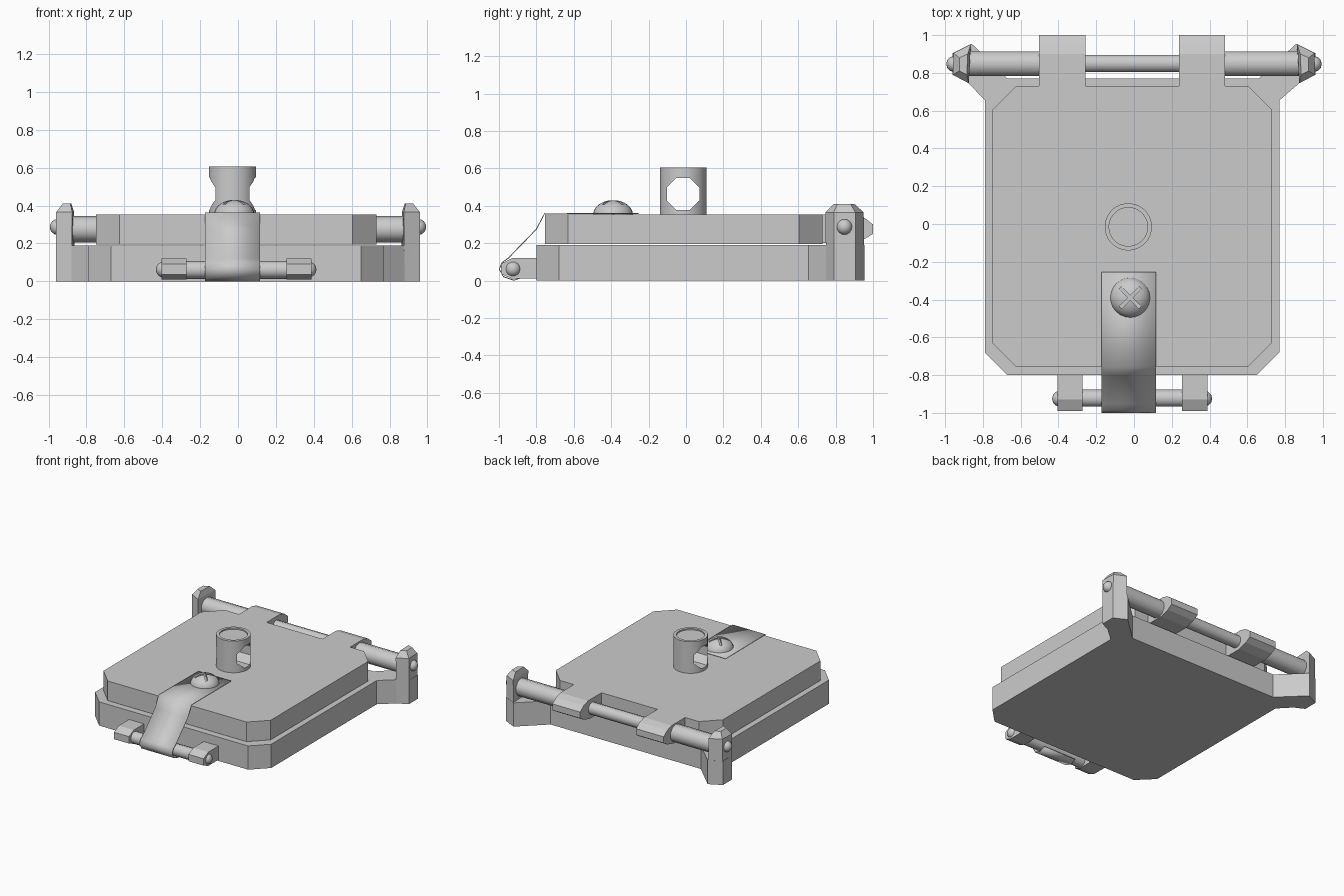
import bpy, bmesh, math
from mathutils import Matrix, Vector

if "Cube" in bpy.data.objects:
    bpy.data.objects.remove(bpy.data.objects["Cube"])


def finish(name, bm, smooth=False):
    bmesh.ops.recalc_face_normals(bm, faces=bm.faces)
    me = bpy.data.meshes.new(name)
    bm.to_mesh(me)
    bm.free()
    ob = bpy.data.objects.new(name, me)
    bpy.context.collection.objects.link(ob)
    if smooth:
        bpy.ops.object.select_all(action='DESELECT')
        ob.select_set(True)
        bpy.context.view_layer.objects.active = ob
        bpy.ops.object.shade_smooth_by_angle(angle=math.radians(40))
    return ob


def prism(name, pts, axis, a, b):
    """Extrude a closed profile: (x, y) along z, or (y, z) along x."""
    bm = bmesh.new()
    place = (lambda p, t: (p[0], p[1], t)) if axis == 'z' else (lambda p, t: (t, p[0], p[1]))
    face = bm.faces.new([bm.verts.new(place(p, a)) for p in pts])
    ext = bmesh.ops.extrude_face_region(bm, geom=[face])
    verts = [v for v in ext['geom'] if isinstance(v, bmesh.types.BMVert)]
    step = (0, 0, b - a) if axis == 'z' else (b - a, 0, 0)
    bmesh.ops.translate(bm, verts=verts, vec=step)
    return finish(name, bm)


def cylinder(name, center, r, length, sides, axis='x', smooth=True):
    bm = bmesh.new()
    rot = Matrix.Rotation(math.pi / 2, 4, 'Y') if axis == 'x' else Matrix()
    spin = Matrix.Rotation(math.pi / sides, 4, 'Z')
    bmesh.ops.create_cone(bm, cap_ends=True, segments=sides, radius1=r, radius2=r,
                          depth=length, matrix=Matrix.Translation(center) @ rot @ spin)
    return finish(name, bm, smooth)


def ball(name, center, r):
    bm = bmesh.new()
    bmesh.ops.create_uvsphere(bm, u_segments=12, v_segments=8, radius=r,
                              matrix=Matrix.Translation(center))
    return finish(name, bm, True)


def cut(ob, cutter):
    m = ob.modifiers.new('cut', 'BOOLEAN')
    m.operation, m.object, m.solver = 'DIFFERENCE', cutter, 'EXACT'
    cutter.hide_render = True
    cutter.hide_viewport = True


# base tray with chamfered front corners and diagonal rear arms
base = [(-0.67, -0.80), (0.65, -0.80), (0.77, -0.68), (0.77, 0.655), (0.88, 0.75),
        (0.96, 0.79), (0.96, 0.905), (0.86, 0.955), (0.66, 0.77),
        (-0.67, 0.77), (-0.86, 0.955), (-0.96, 0.905), (-0.96, 0.79), (-0.88, 0.75),
        (-0.79, 0.655), (-0.79, -0.68)]
prism('base', base, 'z', 0, 0.19)

# hatch lid
lid = [(-0.625, -0.755), (0.605, -0.755), (0.73, -0.63), (0.73, 0.605), (0.605, 0.73),
       (-0.625, 0.73), (-0.75, 0.605), (-0.75, -0.63)]
prism('lid', lid, 'z', 0.195, 0.352)

# rear hinge posts with narrowed tops, outer pins and thick pivot sleeves
for s, side in ((-1, 'left'), (1, 'right')):
    rings = [(0.0, [(0.88, 0.75), (0.96, 0.79), (0.96, 0.905), (0.86, 0.955)]),
             (0.365, [(0.875, 0.745), (0.96, 0.79), (0.955, 0.905), (0.865, 0.95)]),
             (0.41, [(0.885, 0.79), (0.925, 0.81), (0.925, 0.88), (0.88, 0.90)])]
    bm = bmesh.new()
    loops = [[bm.verts.new((s * x, y, z)) for x, y in pts] for z, pts in rings]
    for lo, hi in zip(loops, loops[1:]):
        for i in range(4):
            j = (i + 1) % 4
            bm.faces.new((lo[i], lo[j], hi[j], hi[i]))
    bm.faces.new(loops[0])
    bm.faces.new(loops[-1])
    finish(side + '_hinge_post', bm)
    ball(side + '_hinge_pin', (s * 0.952, 0.847, 0.287), 0.042)
    inner = -0.49 if s < 0 else 0.47
    cylinder(side + '_hinge_sleeve', ((s * 0.89 + inner) / 2, 0.848, 0.275), 0.069,
             abs(s * 0.89 - inner), 10)
cylinder('hinge_rod', (-0.01, 0.85, 0.275), 0.048, 1.0, 10)

# two lid straps rounded over the hinge rod
strap = [(0.70, 0.352), (0.90, 0.352), (0.955, 0.335), (1.0, 0.30), (1.0, 0.25),
         (0.955, 0.222), (0.88, 0.20), (0.70, 0.20)]
for x, side in ((-0.503, 'left'), (0.237, 'right')):
    prism(side + '_lid_strap', strap, 'x', x, x + 0.245)

# front lugs, pins and latch rod
lug = [(-0.79, 0.01), (-0.79, 0.12), (-0.93, 0.12), (-0.99, 0.09), (-0.99, 0.035), (-0.93, 0.01)]
for x, px, side in ((-0.405, -0.392, 'left'), (0.255, 0.372, 'right')):
    prism(side + '_latch_lug', lug, 'x', x, x + 0.133)
    ball(side + '_latch_pin', (px, -0.925, 0.062), 0.042)
cylinder('latch_rod', (-0.01, -0.922, 0.06), 0.047, 0.6, 10)

# thin latch band running off the lid and around the rod
path = [(-0.255, 0.358), (-0.755, 0.36), (-0.80, 0.275), (-0.95, 0.12), (-0.985, 0.095),
        (-0.998, 0.06), (-0.975, 0.02), (-0.92, 0.002), (-0.87, 0.02)]
bm = bmesh.new()
rows = [[bm.verts.new((x, y, z)) for x in (-0.173, 0.117)] for y, z in path]
for a, b in zip(rows, rows[1:]):
    bm.faces.new((a[0], a[1], b[1], b[0]))
band = finish('latch_band', bm, True)
sol = band.modifiers.new('thickness', 'SOLIDIFY')
sol.thickness, sol.offset = 0.005, 0

# domed screw with a crossed slot
bm = bmesh.new()
bmesh.ops.create_uvsphere(bm, u_segments=24, v_segments=16, radius=1)
bmesh.ops.bisect_plane(bm, geom=bm.verts[:] + bm.edges[:] + bm.faces[:], plane_co=(0, 0, 0),
                       plane_no=(0, 0, 1), clear_inner=True)
bmesh.ops.holes_fill(bm, edges=[e for e in bm.edges if e.is_boundary])
bmesh.ops.transform(bm, verts=bm.verts,
                    matrix=Matrix.Translation((-0.02, -0.39, 0.353)) @ Matrix.Diagonal((0.106, 0.106, 0.077, 1)))
screw = finish('screw_head', bm, True)
for k in (1, -1):
    bm = bmesh.new()
    bmesh.ops.create_cube(bm, size=1, matrix=Matrix.Translation((-0.02, -0.39, 0.43))
                          @ Matrix.Rotation(k * math.pi / 4, 4, 'Z')
                          @ Matrix.Diagonal((0.15, 0.016, 0.05, 1)))
    cut(screw, finish('slot_cutter', bm))

# round handle stub with an octagonal cross hole and a shallow top recess
cx, cy = -0.03, -0.015
knob = cylinder('handle_stub', (cx, cy, 0.475), 0.125, 0.26, 32, 'z')
cut(knob, cylinder('hole_cutter', (cx, cy, 0.463), 0.093, 0.5, 8, 'x', False))
cut(knob, cylinder('recess_cutter', (cx, cy, 0.62), 0.102, 0.05, 32, 'z', False))
